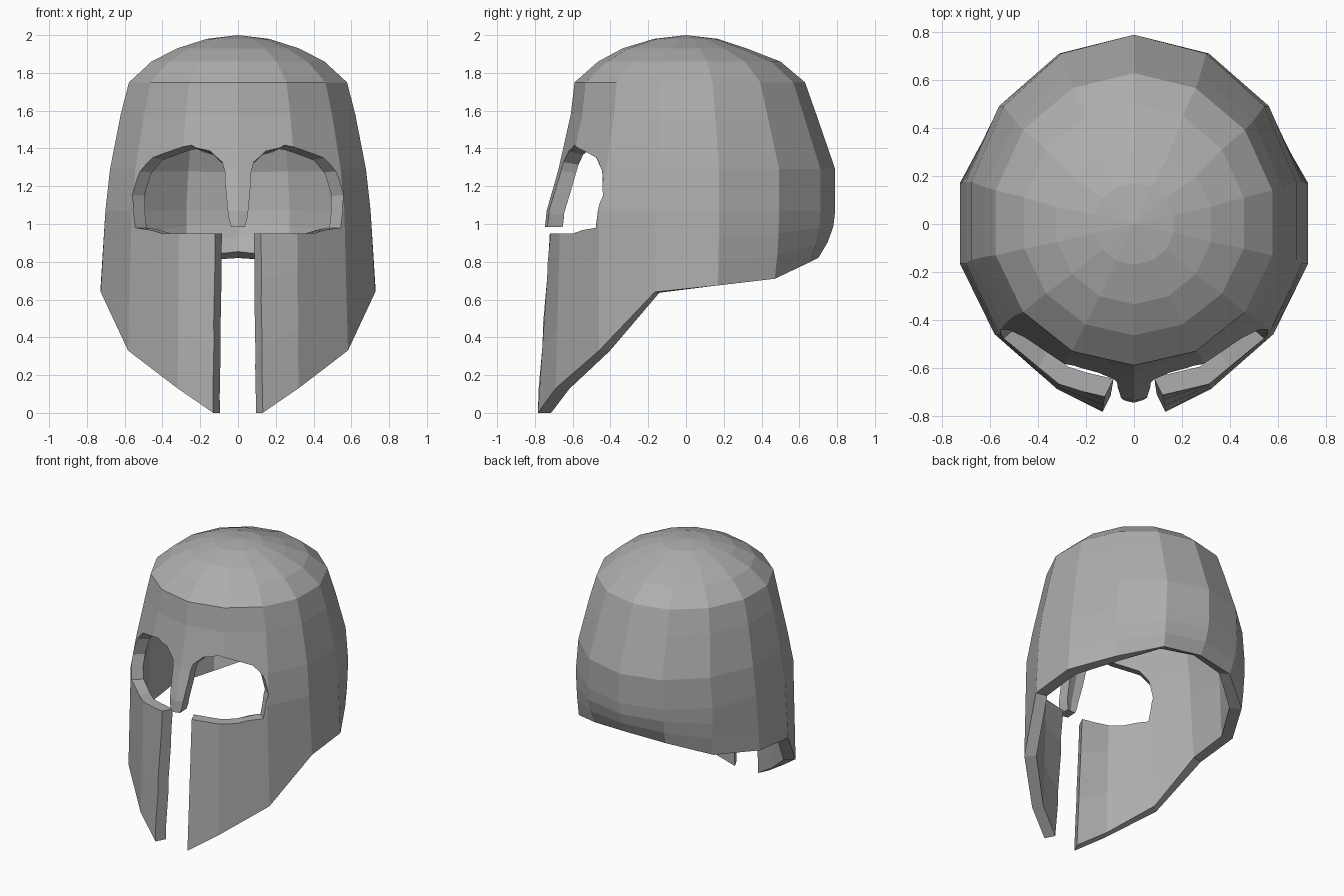
import bpy, bmesh, math

if "Cube" in bpy.data.objects:
    bpy.data.objects.remove(bpy.data.objects["Cube"])

# Upper rings: height, side radius, front depth, back depth
RINGS = [(1.98, .17, .17, .17), (1.93, .33, .335, .32), (1.86, .47, .465, .50),
         (1.75, .592, .59, .63), (1.58, .637, .61, .69), (1.29, .695, .675, .79),
         (1.07, .72, .738, .79)]
# Lower rim, front centre to back centre (one half)
RIM = [(0, -.85, -.09), (.32, -.69, .13), (.582, -.46, .33), (.727, -.165, .64),
       (.727, .17, .675), (.555, .47, .71), (.29, .66, .80), (0, .70, .82)]
SIDES = 14


def make_object(name, bm):
    bmesh.ops.recalc_face_normals(bm, faces=bm.faces)
    me = bpy.data.meshes.new(name)
    bm.to_mesh(me)
    bm.free()
    ob = bpy.data.objects.new(name, me)
    bpy.context.collection.objects.link(ob)
    return ob


def column(i):
    """Points of one vertical strip edge, crown to rim."""
    k = min(i, SIDES - i)
    side = 1 if i <= SIDES // 2 else -1
    a = 2 * math.pi * k / SIDES
    pts = []
    for z, rx, yf, yb in RINGS:
        y = -math.cos(a) * (yf if math.cos(a) > 0 else yb)
        pts.append((side * rx * math.sin(a), y, z))
    x0, y0, z0 = pts[-1]
    x1, y1, z1 = RIM[k]
    p = 2 if k >= 5 else 1
    for t in (1 / 3, 2 / 3, 1):
        s = t ** p
        pts.append((x0 + (side * x1 - x0) * s, y0 + (y1 - y0) * s, z0 + (z1 - z0) * t))
    return pts


def prism(name, back, front):
    """Closed solid between two matching outlines."""
    bm = bmesh.new()
    b = [bm.verts.new(p) for p in back]
    f = [bm.verts.new(p) for p in front]
    bm.faces.new(b)
    bm.faces.new(f[::-1])
    n = len(b)
    for i in range(n):
        j = (i + 1) % n
        bm.faces.new((b[j], b[i], f[i], f[j]))
    ob = make_object(name, bm)
    ob.hide_render = True
    return ob


# Helmet shell
bm = bmesh.new()
top = bm.verts.new((0, 0, 2))
cols = [[bm.verts.new(p) for p in column(i)] for i in range(SIDES)]
for i in range(SIDES):
    a, b = cols[i], cols[(i + 1) % SIDES]
    bm.faces.new((top, a[0], b[0]))
    for r in range(len(a) - 1):
        bm.faces.new((a[r], a[r + 1], b[r + 1], b[r]))
helmet = make_object("helmet", bm)
sol = helmet.modifiers.new("thickness", 'SOLIDIFY')
sol.thickness = .08
sol.offset = -1
sol.use_even_offset = True

# Eye openings: outline on the outer surface, cut radially with a sloped brow
EYE = [(.56, -.44, 1.15), (.525, -.45, 1.28), (.465, -.49, 1.355), (.25, -.60, 1.42),
       (.15, -.635, 1.39), (.085, -.66, 1.33), (.072, -.68, 1.28), (.052, -.73, 1.05),
       (.035, -.74, .98), (.035, -.74, .95), (.39, -.58, .95), (.535, -.47, .98)]


def eye_outline(d, side):
    out = []
    for x, y, z in EYE:
        slope = .28 * max(0, min(1, (z - 1.2) / .2))
        out.append((side * d * x / -y, -d, z + slope * (d + y)))
    return out


cutters = [prism("eye_cutter", eye_outline(.33, s), eye_outline(.85, s)) for s in (1, -1)]


# Slit between the cheek plates, leaning back with them, up to the nose guard tip
def slit(d, w):
    lo, hi = d + .015, d - .045
    return [(-w, -lo, -.3), (w, -lo, -.3), (w, -hi, .985), (-w, -hi, .985)]


cutters.append(prism("slit_cutter", slit(.55, .015), slit(.95, .215)))

for c in cutters:
    m = helmet.modifiers.new("cut", 'BOOLEAN')
    m.operation = 'DIFFERENCE'
    m.solver = 'EXACT'
    m.object = c

# Bake the modifiers and drop the cutters
bpy.context.view_layer.update()
dg = bpy.context.evaluated_depsgraph_get()
baked = bpy.data.meshes.new_from_object(helmet.evaluated_get(dg))
helmet.modifiers.clear()
helmet.data = baked
for c in cutters:
    bpy.data.objects.remove(c)

# Cheek plate tips rest on the ground
for v in baked.vertices:
    v.co.z = max(v.co.z, 0)

# Dark steel
steel = bpy.data.materials.new("steel")
steel.diffuse_color = (.42, .42, .42, 1)
steel.use_nodes = True
steel.node_tree.nodes["Principled BSDF"].inputs["Base Color"].default_value = steel.diffuse_color
baked.materials.clear()
baked.materials.append(steel)
